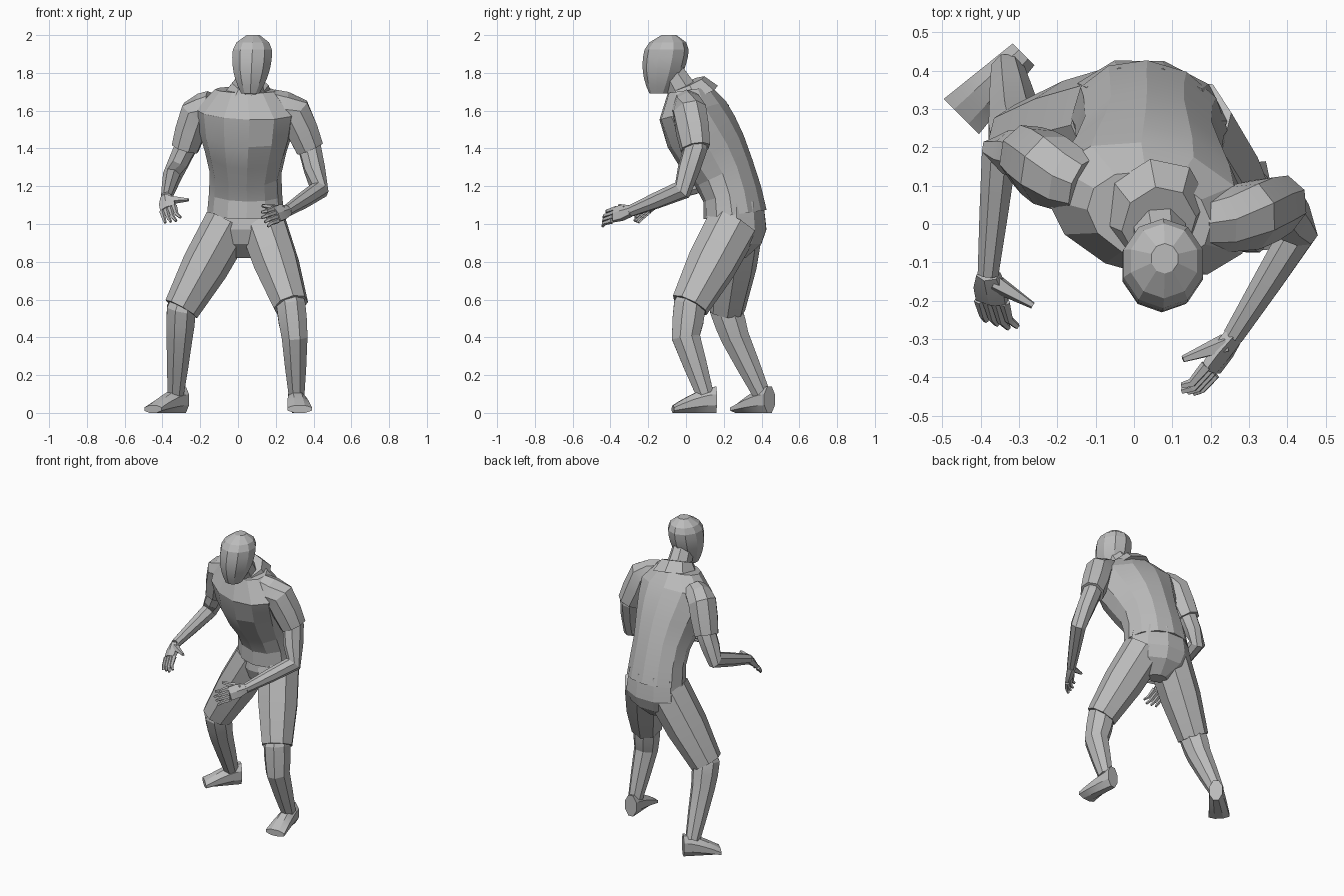
import bpy, bmesh, math
from mathutils import Vector

cube = bpy.data.objects.get("Cube")
if cube:
    bpy.data.objects.remove(cube, do_unlink=True)

grey = bpy.data.materials.new("plain grey")
grey.use_nodes = True
grey.diffuse_color = (0.5, 0.5, 0.5, 1)
grey.node_tree.nodes["Principled BSDF"].inputs["Base Color"].default_value = grey.diffuse_color

across = Vector((1, 0, 0))
upward = Vector((0, 0, 1))
chest_across = Vector((1, -.3, 0))
hips_across = Vector((1, -.25, 0))


def loft(name, rings, side, sides=8, normal=None):
    """Skin rings of (centre, half width, half depth), each square to the path."""
    bm = bmesh.new()
    loops = []
    for i, (centre, width, depth) in enumerate(rings):
        ahead = rings[min(i + 1, len(rings) - 1)][0]
        behind = rings[max(i - 1, 0)][0]
        axis = (normal or ahead - behind).normalized()
        u = (side - axis * side.dot(axis)).normalized()
        v = axis.cross(u)
        grow = 1 / math.cos(math.pi / sides)
        angles = [math.tau * (k + .5) / sides for k in range(sides)]
        loops.append([bm.verts.new(centre + u * width * grow * math.cos(a)
                                   + v * depth * grow * math.sin(a)) for a in angles])
    for lower, upper in zip(loops, loops[1:]):
        for k in range(sides):
            j = (k + 1) % sides
            bm.faces.new((lower[k], lower[j], upper[j], upper[k]))
    bm.faces.new(loops[0])
    bm.faces.new(loops[-1])
    bmesh.ops.recalc_face_normals(bm, faces=bm.faces)
    mesh = bpy.data.meshes.new(name)
    bm.to_mesh(mesh)
    bm.free()
    mesh.materials.append(grey)
    obj = bpy.data.objects.new(name, mesh)
    bpy.context.collection.objects.link(obj)
    bpy.ops.object.select_all(action="DESELECT")
    obj.select_set(True)
    bpy.context.view_layer.objects.active = obj
    bpy.ops.object.shade_smooth_by_angle(angle=math.radians(15))


def limb(name, joints, start, end, side, swell=0, sides=8):
    """Tube through the joints, with a ring halfway along each bone."""
    joints = [Vector(joint) for joint in joints]
    path = [joints[0]]
    for here, there in zip(joints, joints[1:]):
        path += [here.lerp(there, .5), there]
    rings = []
    for i, centre in enumerate(path):
        t = i / (len(path) - 1)
        radius = start + (end - start) * t + swell * math.sin(math.pi * t)
        rings.append((centre, radius, radius * 1.1))
    loft(name, rings, side, sides)


def shoe(name, ankle, direction):
    """Wedge on the ground, low and wide at the toe."""
    forward = Vector(direction).normalized()
    heel = Vector((ankle[0], ankle[1], 0)) - forward * .06
    rings = []
    for step in range(6):
        t = step / 5
        half = .07 - .05 * t ** 1.5
        rings.append((heel + forward * .23 * t + upward * half, .04 + .025 * t, half))
    loft(name, rings, forward.cross(upward), normal=forward)


def leg(label, hip, knee, calf, ankle, toes):
    """Loose short leg, bare shin and shoe."""
    limb(label + "_short_leg", (hip, knee), .12, .088, hips_across, .01)
    above_knee = Vector(knee).lerp(Vector(hip), .12)
    limb(label + "_shin", (above_knee, knee, calf, ankle), .068, .042, across, .02)
    shoe(label + "_shoe", ankle, toes)


def hand(label, wrist, knuckle, spread, curl, thumb):
    """Flat palm, four bent fingers and a thumb."""
    wrist, knuckle, spread, curl, thumb = map(Vector, (wrist, knuckle, spread, curl, thumb))
    spread.normalize()
    palm = wrist.lerp(knuckle, .5)
    loft(label + "_palm", [(wrist, .028, .025), (palm, .042, .022), (knuckle, .042, .016)],
         spread, 6)
    reach = (knuckle - wrist).normalized() * .04
    for i in range(4):
        row = spread * (i - 1.5) * .024
        length = 1 - .1 * abs(i - 1)
        root = knuckle + row
        bend = root + (reach + curl * .3) * length
        limb(f"{label}_finger_{i + 1}", (root, bend, root + row * .2 + curl * length),
             .012, .006, spread, sides=5)
    base = wrist.lerp(knuckle, .3) - spread * .015
    limb(label + "_thumb", (base, base + thumb), .02, .007, spread, sides=5)


def arm(label, shoulder, cap, cuff, elbow, wrist, side):
    """Short sleeve over a bent bare arm."""
    side = Vector(side)
    limb(label + "_sleeve", (shoulder, cap, cuff), .065, .07, side, .015)
    limb(label + "_arm", (Vector(cuff).lerp(Vector(cap), .3), cuff, elbow, wrist),
         .058, .027, side, .01)


# Head: narrow jaw, widest above the eyes, rounded crown
head_rings = []
for step in range(9):
    t = step / 8
    if t < .65:
        size = 1 - .55 * (1 - t / .65) ** 2
    else:
        size = 1 - .67 * ((t - .65) / .35) ** 3
    head_rings.append((Vector((.065 + .015 * t, -.14 + .05 * t, 1.69 + .31 * t)),
                       .105 * size, .113 * size))
loft("head", head_rings, across, 10, upward)
limb("neck", ((.06, .02, 1.64), (.075, -.09, 1.82)), .075, .06, across)
limb("collar", ((.055, .03, 1.67), (.065, 0, 1.74)), .13, .09, chest_across)

# Shirt: rings climb a spine that leans forward from hem to collar
widths = (.2, .19, .185, .21, .245, .265, .16)
depths = (.16, .15, .16, .18, .185, .17, .11)
shirt_rings = []
for i, (width, depth) in enumerate(zip(widths, depths)):
    lean = (1 - math.cos(math.pi * i / 6)) / 2
    shirt_rings.append((Vector((.04, .26 - .24 * lean, 1.05 + .11 * i)), width, depth))
loft("shirt", shirt_rings, chest_across, 12)

# Shorts seat, closing towards the crotch
seat_rings = []
for i, width in enumerate((.18, .195, .205, .17, .06)):
    seat_rings.append((Vector((.04, .27, 1.12 - .075 * i)), width, width * .74))
loft("shorts_seat", seat_rings, hips_across, 10, upward)

# Legs, the right one set back with its foot turned out
leg("left", (.13, .25, 1), (.28, .02, .57), (.3, 0, .4), (.31, .1, .1), (.1, -1, 0))
leg("right", (-.05, .27, 1), (-.3, .21, .55), (-.31, .26, .4), (-.33, .4, .1), (-1, -1, 0))

# Arms and hands
left_wrist, right_wrist = (.26, -.29, 1.07), (-.38, -.13, 1.14)
arm("left", (.17, 0, 1.64), (.3, .02, 1.59), (.38, .05, 1.4), (.43, -.02, 1.18),
    left_wrist, (.8, -.6, 0))
arm("right", (-.13, .1, 1.64), (-.22, .14, 1.59), (-.28, .18, 1.4), (-.35, .19, 1.25),
    right_wrist, (1, -.15, 0))
hand("left_hand", left_wrist, (.2, -.38, 1.05), (.3, -.3, -.9), (-.07, -.06, -.03),
     (-.11, -.04, .02))
hand("right_hand", right_wrist, (-.37, -.2, 1.08), (-.9, .1, -.4), (.03, -.07, -.07),
     (.1, -.06, 0))
